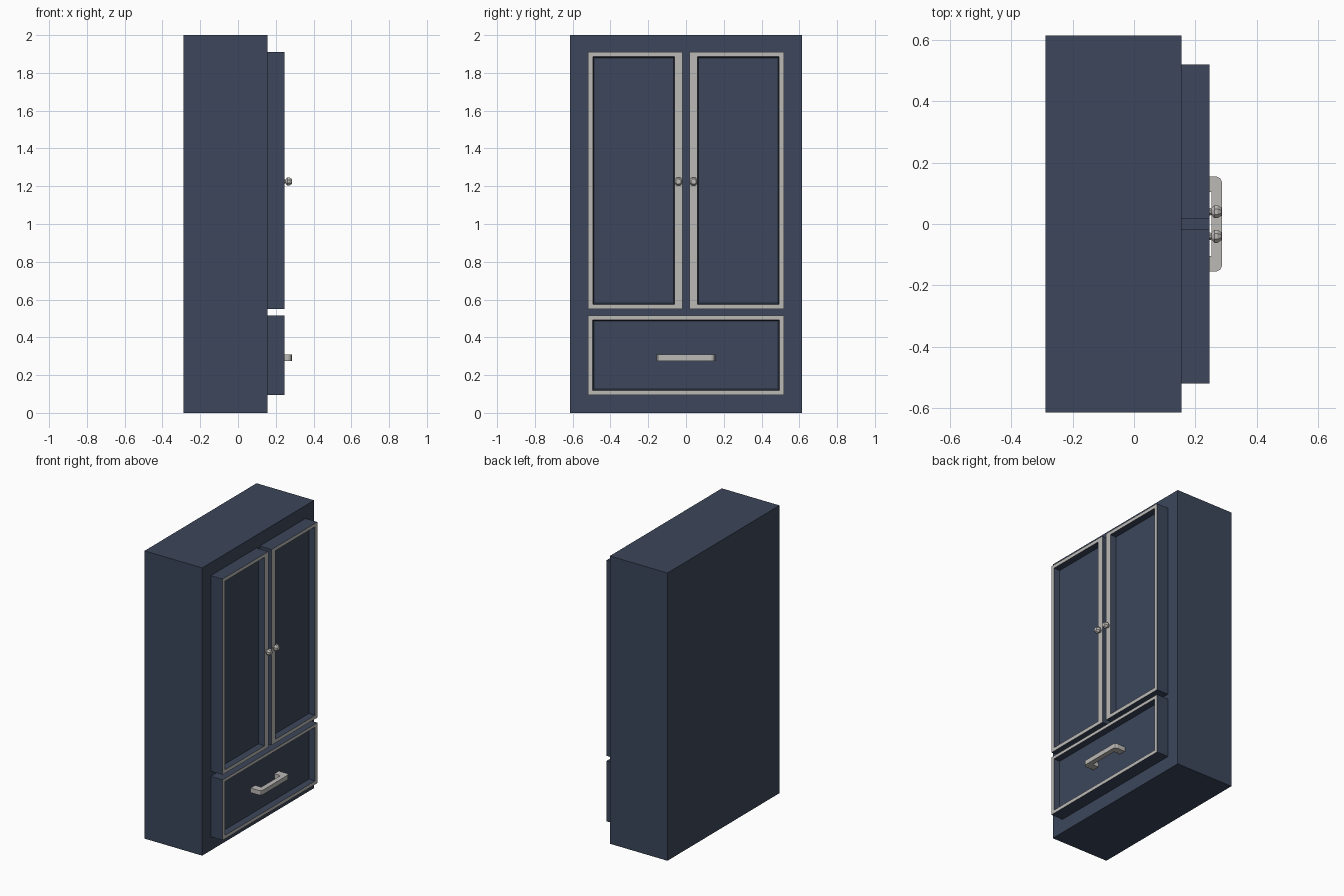
import bpy, bmesh, math
from mathutils import Matrix

if "Cube" in bpy.data.objects:
    bpy.data.objects.remove(bpy.data.objects["Cube"])

navy = bpy.data.materials.new("navy_paint")
navy.diffuse_color = (0.045, 0.062, 0.105, 1)
navy.use_nodes = True
navy.node_tree.nodes["Principled BSDF"].inputs["Base Color"].default_value = navy.diffuse_color
trim = bpy.data.materials.new("grey_trim")
trim.diffuse_color = (0.5, 0.49, 0.47, 1)
trim.use_nodes = True
trim.node_tree.nodes["Principled BSDF"].inputs["Base Color"].default_value = trim.diffuse_color

BODY_X, FRONT_X, PANEL_X = 0.155, 0.246, 0.206


def finish(name, bm, *mats):
    bmesh.ops.recalc_face_normals(bm, faces=bm.faces)
    me = bpy.data.meshes.new(name)
    bm.to_mesh(me)
    bm.free()
    for m in mats:
        me.materials.append(m)
    ob = bpy.data.objects.new(name, me)
    bpy.context.collection.objects.link(ob)
    return ob


def recessed_front(name, outer, inner):
    """Front with a flat grey rim and a sunken panel; rectangles are y0, y1, z0, z1."""
    s = 0.007
    panel = (inner[0] + s, inner[1] - s, inner[2] + s, inner[3] - s)
    bm = bmesh.new()
    loops = []
    for x, (y0, y1, z0, z1) in ((BODY_X, outer), (FRONT_X, outer), (FRONT_X, inner), (PANEL_X, panel)):
        loops.append([bm.verts.new((x, y, z)) for y, z in ((y0, z0), (y1, z0), (y1, z1), (y0, z1))])
    for k, (a, b) in enumerate(zip(loops, loops[1:])):
        for i in range(4):
            j = (i + 1) % 4
            bm.faces.new((a[i], a[j], b[j], b[i])).material_index = int(k == 1)
    bm.faces.new(loops[0])
    bm.faces.new(loops[-1])
    return finish(name, bm, navy, trim)


# Cabinet body
bm = bmesh.new()
bmesh.ops.create_cube(bm, size=1, matrix=Matrix.Translation(((BODY_X - 0.288) / 2, 0, 1))
                      @ Matrix.Diagonal((BODY_X + 0.288, 1.23, 2, 1)))
finish("cabinet_body", bm, navy)

# Doors with wider stiles at the centre, and their faceted knobs
for side, s in (("left", -1), ("right", 1)):
    yo = sorted((s * 0.018, s * 0.52))
    yi = sorted((s * 0.06, s * 0.493))
    recessed_front(side + "_door", (*yo, 0.55, 1.91), (*yi, 0.575, 1.886))

    bm = bmesh.new()
    rings = []
    for x, r in ((0.24, 0.014), (0.252, 0.012), (0.262, 0.023), (0.272, 0.023), (0.285, 0.014)):
        rings.append([bm.verts.new((x, s * 0.04 + r * math.cos(a), 1.225 + r * math.sin(a)))
                      for a in (math.tau * i / 8 + math.pi / 8 for i in range(8))])
    for a, b in zip(rings, rings[1:]):
        for i in range(8):
            j = (i + 1) % 8
            bm.faces.new((a[i], a[j], b[j], b[i]))
    bm.faces.new(rings[0])
    bm.faces.new(rings[-1])
    finish(side + "_door_knob", bm, trim)

# Drawer
recessed_front("drawer_front", (-0.52, 0.52, 0.095, 0.515), (-0.494, 0.494, 0.119, 0.493))

# Drawer pull: bracket outline extruded upwards
half = [(PANEL_X - 0.002, 0.105), (0.253, 0.105), (0.253, -0.105), (PANEL_X - 0.002, -0.105),
        (PANEL_X - 0.002, -0.155), (0.268, -0.155), (0.281, -0.149), (0.287, -0.136),
        (0.287, 0.136), (0.281, 0.149), (0.268, 0.155), (PANEL_X - 0.002, 0.155)]
bm = bmesh.new()
face = bm.faces.new([bm.verts.new((x, y, 0.276)) for x, y in half])
ext = bmesh.ops.extrude_face_region(bm, geom=[face])
bmesh.ops.translate(bm, vec=(0, 0, 0.032), verts=[v for v in ext["geom"] if isinstance(v, bmesh.types.BMVert)])
finish("drawer_pull", bm, trim)
